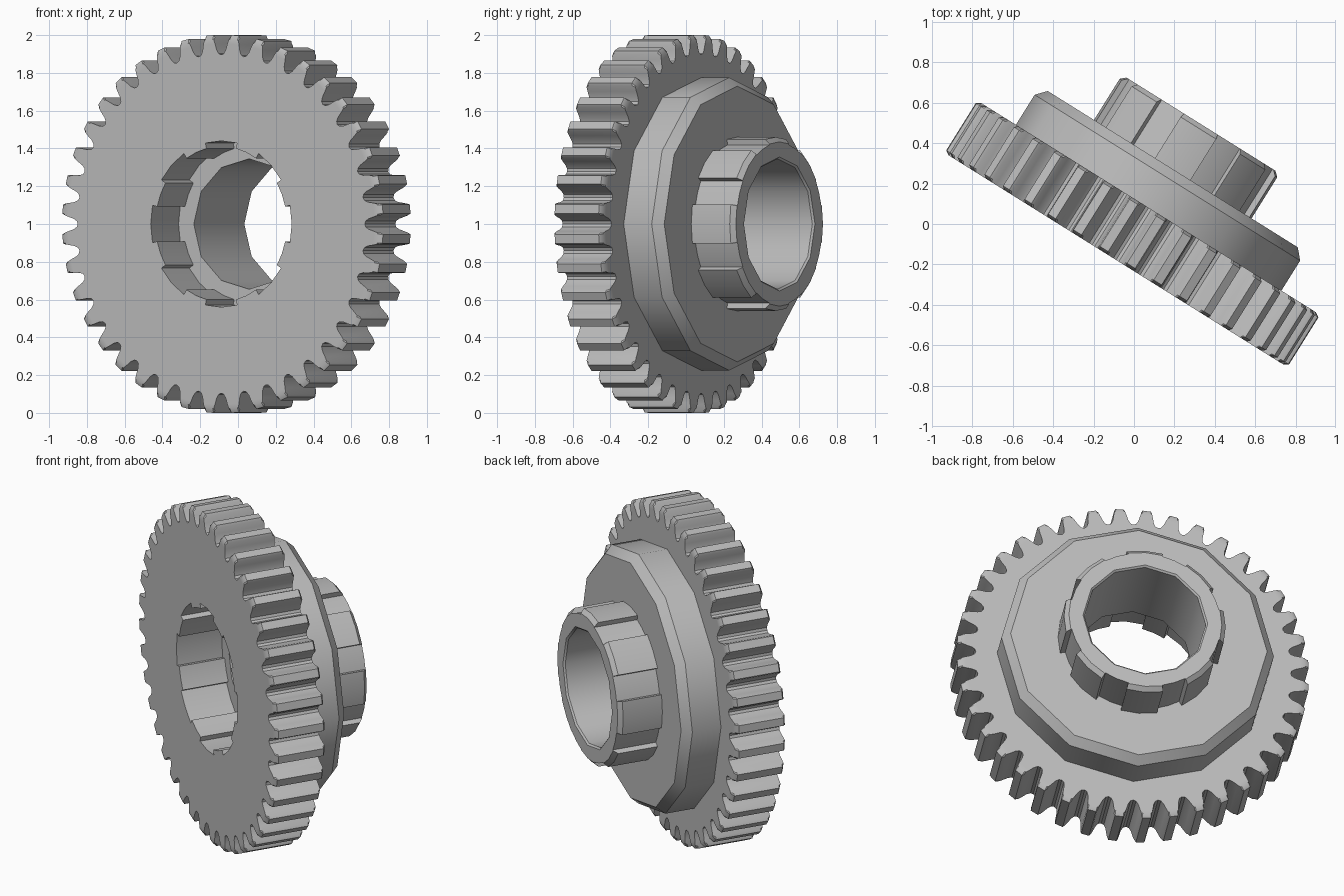
import bpy, bmesh
from math import sin, cos, radians, pi
from mathutils import Vector

if "Cube" in bpy.data.objects:
    bpy.data.objects.remove(bpy.data.objects["Cube"])

# One plain steel colour
steel = bpy.data.materials.new("grey_steel")
steel.use_nodes = True
GREY = (0.5, 0.5, 0.5, 1)
steel.diffuse_color = GREY
steel.node_tree.nodes["Principled BSDF"].inputs["Base Color"].default_value = GREY

# The gear axis is level and turned away from the front
TURN = radians(32)
CENTRE = Vector((-0.089, -0.178, 1.0))
ACROSS = Vector((cos(TURN), -sin(TURN), 0))
AXIS = Vector((sin(TURN), cos(TURN), 0))
UP = Vector((0, 0, 1))


def place(angle, radius, depth):
    a = radians(angle)
    return CENTRE + ACROSS * radius * cos(a) + UP * radius * sin(a) + AXIS * depth


def circle(radius, sides=12):
    return [(360 * i / sides, radius) for i in range(sides)]


def spline(tooth, gap, count=8, half=13):
    """Outline with wide teeth and narrower gaps."""
    step = 360 / count
    pts = []
    for i in range(count):
        c = i * step
        pts += [(c - half, tooth), (c, tooth), (c + half, tooth),
                (c + half, gap), (c + step / 2, gap), (c + step - half, gap)]
    return pts


def gear_outline(count=40):
    """Outline of rounded gear teeth."""
    flank = [(1.35, 1.002), (1.75, 0.988), (2.2, 0.955), (2.75, 0.922), (3.5, 0.902)]
    pts = []
    for i in range(count):
        c = (i + 0.5) * 360 / count
        pts += [(c - a, r) for a, r in reversed(flank)]
        pts += [(c + a, r) for a, r in flank]
        pts.append((c + 180 / count, 0.896))
    return pts


def limit(outline, radius):
    return [(a, min(r, radius)) for a, r in outline]


def wall(bm, rings):
    """Skin matching outlines along the axis; return the two end loops."""
    loops = [[bm.verts.new(place(a, r, depth)) for a, r in pts] for depth, pts in rings]
    for low, high in zip(loops, loops[1:]):
        for i in range(len(low)):
            bm.faces.new((low[i - 1], low[i], high[i], high[i - 1]))
    return loops[0], loops[-1]


def ring_part(name, outer, inner):
    """Closed ring between an outer and an inner wall."""
    bm = bmesh.new()
    for outside, inside in zip(wall(bm, outer), wall(bm, inner)):
        edges = [bm.edges.get((loop[i - 1], loop[i]))
                 for loop in (outside, inside) for i in range(len(loop))]
        bmesh.ops.triangle_fill(bm, use_beauty=True, edges=edges)
    bmesh.ops.recalc_face_normals(bm, faces=bm.faces[:])
    mesh = bpy.data.meshes.new(name)
    bm.to_mesh(mesh)
    bm.free()
    mesh.materials.append(steel)
    obj = bpy.data.objects.new(name, mesh)
    bpy.context.collection.objects.link(obj)
    bpy.ops.object.select_all(action="DESELECT")
    obj.select_set(True)
    bpy.context.view_layer.objects.active = obj
    bpy.ops.object.shade_smooth_by_angle(angle=radians(35))
    return obj


# Toothed ring with a slotted socket
teeth = gear_outline()
chamfered = limit(teeth, 0.978)
socket = spline(0.44, 0.41)
ring_part("toothed_ring",
          [(0, chamfered), (0.015, teeth), (0.29, teeth), (0.305, chamfered)],
          [(0, socket), (0.305, socket)])

# Faceted flange behind the teeth
ring_part("flange",
          [(0.28, circle(0.775)), (0.48, circle(0.775)), (0.53, circle(0.73))],
          [(0.28, circle(0.37)), (0.53, circle(0.37))])

# Splined hub with a plain bore
hub = spline(0.46, 0.43)
ring_part("hub",
          [(0.278, hub), (0.77, hub), (0.793, limit(hub, 0.435))],
          [(0.278, circle(0.345)), (0.783, circle(0.345)), (0.793, circle(0.355))])
